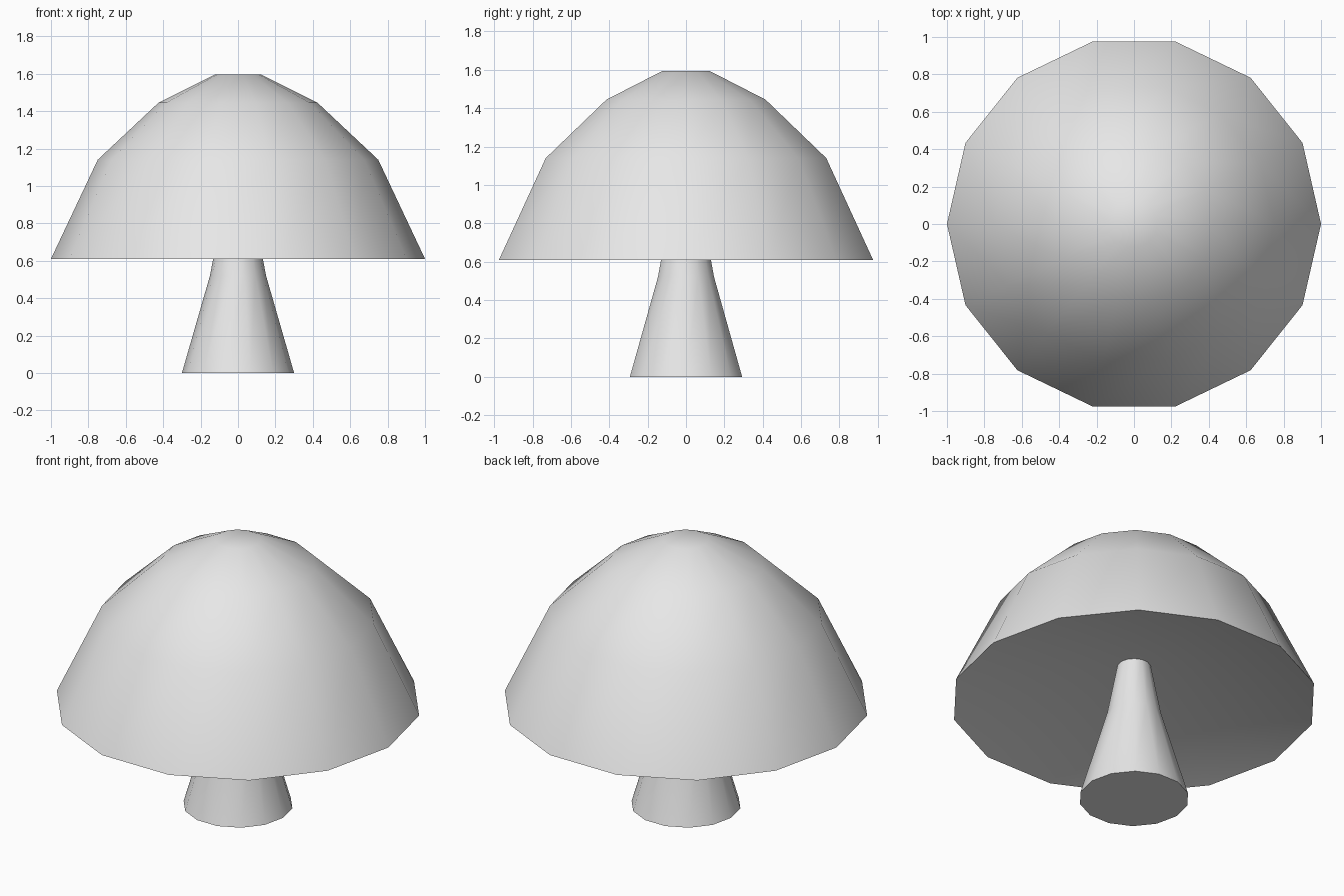
import bpy
import bmesh
from math import cos, sin, tau, radians

cube = bpy.data.objects.get("Cube")
if cube:
    bpy.data.objects.remove(cube, do_unlink=True)

SIDES = 14

grey = bpy.data.materials.new("light grey")
grey.use_nodes = True
colour = (0.8, 0.8, 0.8, 1)
grey.diffuse_color = colour
grey.node_tree.nodes["Principled BSDF"].inputs["Base Color"].default_value = colour


def lathe(name, profile):
    """Turn (radius, height) points about z; radius 0 makes a single tip."""
    bm = bmesh.new()
    rings = []
    for r, z in profile:
        count = SIDES if r else 1
        rings.append([bm.verts.new((r * cos(tau * i / SIDES), r * sin(tau * i / SIDES), z))
                      for i in range(count)])
    for low, high in zip(rings, rings[1:]):
        for i in range(SIDES):
            j = (i + 1) % SIDES
            corners = [low[i % len(low)], low[j % len(low)],
                       high[j % len(high)], high[i % len(high)]]
            bm.faces.new(list(dict.fromkeys(corners)))
    # Close open ends with flat caps
    for ring in (rings[0], rings[-1]):
        if len(ring) > 1:
            bm.faces.new(ring)
    bmesh.ops.recalc_face_normals(bm, faces=bm.faces)
    mesh = bpy.data.meshes.new(name)
    bm.to_mesh(mesh)
    bm.free()
    mesh.materials.append(grey)
    obj = bpy.data.objects.new(name, mesh)
    bpy.context.collection.objects.link(obj)
    bpy.ops.object.select_all(action="DESELECT")
    obj.select_set(True)
    bpy.context.view_layer.objects.active = obj
    bpy.ops.object.shade_smooth_by_angle(angle=radians(40))
    return obj


# Domed cap with a shallow hollow underneath
lathe("mushroom_cap", [(0, 0.85), (1, 0.61), (0.75, 1.14), (0.425, 1.445), (0.125, 1.595)])

# Tapered stem, reaching up into the hollow
lathe("mushroom_stem", [(0.3, 0), (0.15, 0.52), (0.09, 0.84)])
